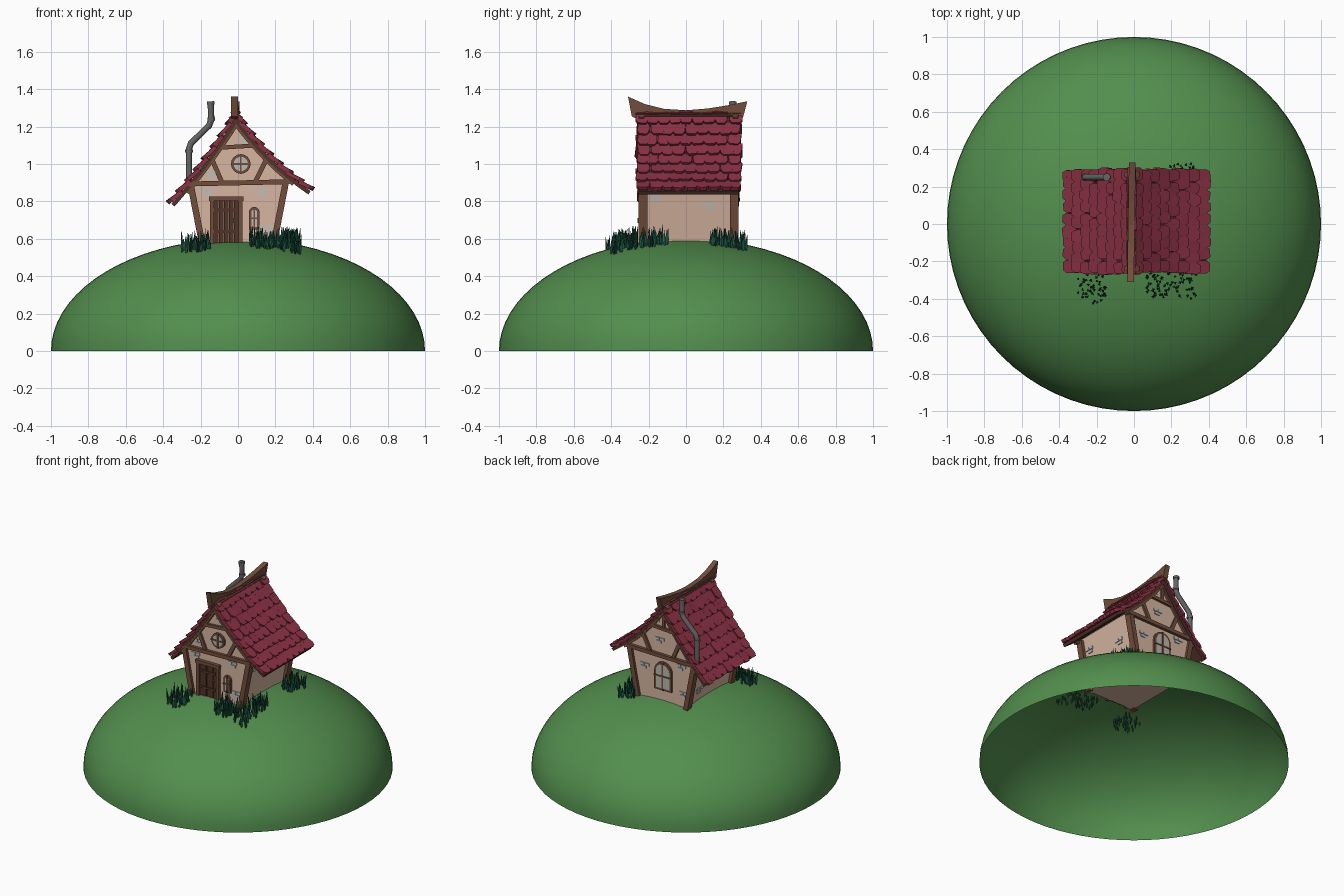
import bpy, bmesh, math, random
from mathutils import Vector

random.seed(4)
if "Cube" in bpy.data.objects:
    bpy.data.objects.remove(bpy.data.objects["Cube"], do_unlink=True)


def material(name, r, g, b):
    m = bpy.data.materials.new(name)
    m.use_nodes = True
    m.diffuse_color = (r, g, b, 1)
    m.node_tree.nodes["Principled BSDF"].inputs["Base Color"].default_value = (r, g, b, 1)
    return m


MEADOW = material("meadow green", .085, .27, .075)
PLASTER = material("cream plaster", .68, .47, .36)
TIMBER = material("brown timber", .17, .075, .045)
DARK_WOOD = material("dark wood", .085, .034, .022)
TILE = material("red tile", .27, .032, .06)
STONE = material("pale stone", .52, .52, .51)
IRON = material("grey iron", .13, .13, .13)
BLADE = material("dark grass", .01, .085, .05)
GLASS = material("pale glass", .5, .48, .44)


def finish(name, bm, mat, smooth=False):
    bmesh.ops.recalc_face_normals(bm, faces=bm.faces)
    me = bpy.data.meshes.new(name)
    bm.to_mesh(me)
    bm.free()
    me.materials.append(mat)
    if smooth:
        me.shade_smooth()
    ob = bpy.data.objects.new(name, me)
    bpy.context.collection.objects.link(ob)
    return ob


def prism(bm, pts, c0, c1, place):
    """Extrude a 2D outline between two depths; place maps (a, b, depth) to space."""
    lo = [bm.verts.new(place(a, b, c0)) for a, b in pts]
    hi = [bm.verts.new(place(a, b, c1)) for a, b in pts]
    bm.faces.new(lo)
    bm.faces.new(hi)
    for i in range(len(pts)):
        j = (i + 1) % len(pts)
        bm.faces.new((lo[i], lo[j], hi[j], hi[i]))


def beam(bm, p, q, w, c0, c1, place):
    p, q = Vector(p), Vector(q)
    d = (q - p).normalized() * w / 2
    n = Vector((-d.y, d.x))
    prism(bm, [p + n, q + n, q - n, p - n], c0, c1, place)


# Wall planes, depth measured outward
FRONT_Y, BACK_Y = -.235, .262
front = lambda a, b, c: Vector((a, FRONT_Y - c, b))
back = lambda a, b, c: Vector((a, BACK_Y + c, b))
right_wall = lambda a, b, c: Vector((.187 + (b - .57) * .19 + c, a, b))
left_wall = lambda a, b, c: Vector((-.187 - (b - .57) * .19 - c, a, b))


# Hill: open half ellipsoid
bm = bmesh.new()
bmesh.ops.create_uvsphere(bm, u_segments=72, v_segments=36, radius=1)
bmesh.ops.delete(bm, geom=[v for v in bm.verts if v.co.z < -.001], context="VERTS")
for v in bm.verts:
    v.co.z *= .6
finish("hill", bm, MEADOW, True)


# Roof slopes as curves in x, z
RIDGE = Vector((-.012, 1.275))
SLOPES = {"left": (Vector((-.17, 1.015)), Vector((-.365, .795))),
          "right": (Vector((.16, 1.025)), Vector((.395, .865)))}


def slope_at(side, t):
    c, e = SLOPES[side]
    p = RIDGE * (1 - t) ** 2 + c * 2 * t * (1 - t) + e * t * t
    d = ((c - RIDGE) * (1 - t) + (e - c) * t).normalized()
    n = Vector((-d.y, d.x))
    return p, d, n if n.y > 0 else -n


# House body
def under(side, t):
    p, d, n = slope_at(side, t)
    return p - n * .035


outline = [(-.187, .57), (-.252, .91)] + [under("left", t) for t in (.6, .4, .2)]
outline += [(RIDGE.x, 1.225)] + [under("right", t) for t in (.2, .4, .6)] + [(.255, .925), (.187, .57)]
bm = bmesh.new()
prism(bm, outline, 0, BACK_Y - FRONT_Y, lambda a, b, c: Vector((a, FRONT_Y + c, b)))
finish("house_walls", bm, PLASTER)

# Roof boards and tiles
ROWS, COLS, Y0, Y1 = 8, 9, -.262, .292
for side in SLOPES:
    steps = [i / 8 for i in range(9)]
    upper = [slope_at(side, t)[0] - slope_at(side, t)[2] * .012 for t in steps]
    lower = [slope_at(side, t)[0] - slope_at(side, t)[2] * .034 for t in steps]
    bm = bmesh.new()
    prism(bm, upper + lower[::-1], Y0 + .008, Y1 - .008, lambda a, b, c: Vector((a, c, b)))
    finish("roof_boards_" + side, bm, DARK_WOOD)

    bm = bmesh.new()
    pitch = (Y1 - Y0) / COLS
    for row in range(ROWS):
        for col in range(COLS):
            p, d, n = slope_at(side, (row + .45) / ROWS)
            o = Vector((p.x, 0, p.y))
            down, up, across = Vector((d.x, 0, d.y)), Vector((n.x, 0, n.y)), Vector((0, 1, 0))
            y = Y0 + (col + .5) * pitch + random.uniform(-.006, .006)
            y += pitch * (.2 if row % 2 else -.2) * (0 < col < COLS - 1)
            turn, lift = random.uniform(-.1, .1), random.uniform(.12, .24)
            w, h = pitch * random.uniform(.5, .58), random.uniform(.041, .05)
            u = across * math.cos(turn) + down * math.sin(turn)
            v = down * math.cos(turn) - across * math.sin(turn) + up * lift
            o = o + across * y
            shape = [(-w, -h), (w, -h), (w, h * .5), (w * .6, h), (-w * .6, h), (-w, h * .5)]
            prism(bm, shape, -.012, .009, lambda a, b, c: o + u * a + v * b + up * c)
    finish("roof_tiles_" + side, bm, TILE)

# Curved ridge beam with raised ends
bm = bmesh.new()
ridge = [(-.31, 1.36), (-.22, 1.32), (-.12, 1.295), (0, 1.287), (.12, 1.297), (.22, 1.313), (.328, 1.335),
         (.305, 1.25), (.28, 1.235), (0, 1.23), (-.26, 1.24), (-.29, 1.255)]
prism(bm, ridge, -.032, .004, lambda a, b, c: Vector((c + a * .015, a, b)))
finish("ridge_beam", bm, TIMBER)

# Timber frame on both gables
for name, place in (("front", front), ("back", back)):
    bm = bmesh.new()
    beam(bm, (-.265, .893), (.275, .905), .026, -.01, .02, place)
    beam(bm, (-.125, 1.085), (.11, 1.1), .022, -.01, .016, place)
    beam(bm, (-.15, 1.05), (-.085, .9), .025, -.01, .014, place)
    beam(bm, (.155, 1.03), (.09, .9), .025, -.01, .014, place)
    beam(bm, (RIDGE.x, 1.095), (RIDGE.x, 1.24), .02, -.01, .012, place) if name == "back" else None
    for side, s in (("left", -1), ("right", 1)):
        beam(bm, (s * .19, .565), (s * .257, .91), .034, -.028, .018, place)
        for i in range(5):
            a, b = under(side, i / 6), under(side, (i + 1) / 6)
            beam(bm, a, b, .024, -.01, .017, place)
    finish("timber_frame_" + name, bm, TIMBER)

# Door with planks and frame
bm = bmesh.new()
for x in (-.14, .014):
    beam(bm, (x, .57), (x, .82), .022, -.01, .02, front)
beam(bm, (-.156, .815), (.03, .815), .024, -.01, .024, front)
finish("door_frame", bm, TIMBER)
bm = bmesh.new()
for i in range(5):
    x = -.116 + i * .0265
    beam(bm, (x, .575), (x, .803), .0235, -.005, .01 + .003 * (i % 2), front)
for z in (.64, .755):
    beam(bm, (-.127, z), (0, z), .016, .008, .018, front)
finish("door_planks", bm, DARK_WOOD)
bm = bmesh.new()
beam(bm, (-.02, .685), (-.02, .71), .01, .012, .025, front)
finish("door_handle", bm, IRON)


# Windows: frame, pane and crossbars
def window(name, x, z, w, h, place):
    def arch(k):
        r, top = w / 2 - k, z + h / 2 - w / 2
        low = [(x - r, z - h / 2 + k), (x + r, z - h / 2 + k)] if h > w else []
        sweep = math.pi if h > w else math.tau * 15 / 16
        return low + [(x + r * math.cos(sweep * i / 15), top + r * math.sin(sweep * i / 15)) for i in range(16)]
    bm = bmesh.new()
    prism(bm, arch(0), -.005, .014, place)
    beam(bm, (x, z - h / 2), (x, z + h / 2), .01, .012, .02, place)
    beam(bm, (x - w / 2, z), (x + w / 2, z), .01, .012, .02, place)
    finish(name + "_frame", bm, TIMBER)
    bm = bmesh.new()
    prism(bm, arch(.014), .01, .016, place)
    finish(name + "_pane", bm, GLASS)


window("round_window", .015, 1.0, .105, .105, front)
window("small_window", .087, .71, .058, .12, front)
window("back_window", -.01, .755, .135, .2, back)

# Exposed stones in the plaster
patches = [(front, [(-.15, .945), (-.17, .845), (.12, .855), (.03, 1.13), (.15, .65)]),
           (back, [(.02, 1.0), (-.17, .66), (.14, .79), (-.15, .85), (.06, 1.13)]),
           (right_wall, [(-.165, .825), (.12, .77)]),
           (left_wall, [(-.1, .74), (.14, .66), (.03, .82)])]
bm = bmesh.new()
for place, spots in patches:
    for a, b in spots:
        for da, db, w in ((-.018, .011, .034), (.02, .011, .03), (.008, -.011, .038)):
            beam(bm, (a + da - w / 2, b + db), (a + da + w / 2, b + db), .018, -.003, .006, place)
finish("wall_stones", bm, STONE)

# Bent stove pipe with collars
cu = bpy.data.curves.new("stove_pipe", "CURVE")
cu.dimensions = "3D"
cu.bevel_depth, cu.bevel_resolution, cu.use_fill_caps = .017, 2, True
path = [(-.262, .9), (-.262, 1.08), (-.252, 1.11), (-.155, 1.205), (-.143, 1.235), (-.146, 1.335)]
sp = cu.splines.new("POLY")
sp.points.add(len(path) - 1)
for pt, (x, z) in zip(sp.points, path):
    pt.co = (x, .25, z, 1)
pipe = bpy.data.objects.new("stove_pipe", cu)
bpy.context.collection.objects.link(pipe)
cu.materials.append(IRON)
bm = bmesh.new()
for x, z in ((-.262, 1.07), (-.143, 1.24), (-.146, 1.325)):
    ring = bmesh.ops.create_cone(bm, cap_ends=True, segments=12, radius1=.021, radius2=.021, depth=.016)
    bmesh.ops.translate(bm, verts=ring["verts"], vec=(x, .25, z))
finish("pipe_collars", bm, IRON)


# Grass clumps: slender blades pointed at both ends
def clump(name, count, x0, x1, y0, y1):
    bm = bmesh.new()
    while count:
        x, y = random.uniform(x0, x1), random.uniform(y0, y1)
        if abs(x) < .235 and -.265 < y < .29:
            continue
        count -= 1
        z = .6 * math.sqrt(1 - x * x - y * y)
        turn, tall = random.uniform(0, math.tau), random.uniform(.06, .105)
        lean = Vector((random.uniform(-.012, .012), random.uniform(-.012, .012), tall))
        root = Vector((x, y, z))
        tip, foot = bm.verts.new(root + lean), bm.verts.new(root - Vector((0, 0, .035)))
        ring = [bm.verts.new(root + lean * .25 + Vector((math.cos(turn + k * math.tau / 3) * .0085,
                math.sin(turn + k * math.tau / 3) * .0085, 0))) for k in range(3)]
        for k in range(3):
            bm.faces.new((ring[k], ring[k - 1], tip))
            bm.faces.new((ring[k], ring[k - 1], foot))
    finish(name, bm, BLADE)


clump("grass_front_left", 110, .07, .33, -.4, -.1)
clump("grass_front_right", 50, -.3, -.15, -.42, -.27)
clump("grass_back_left", 55, .18, .33, .13, .33)
